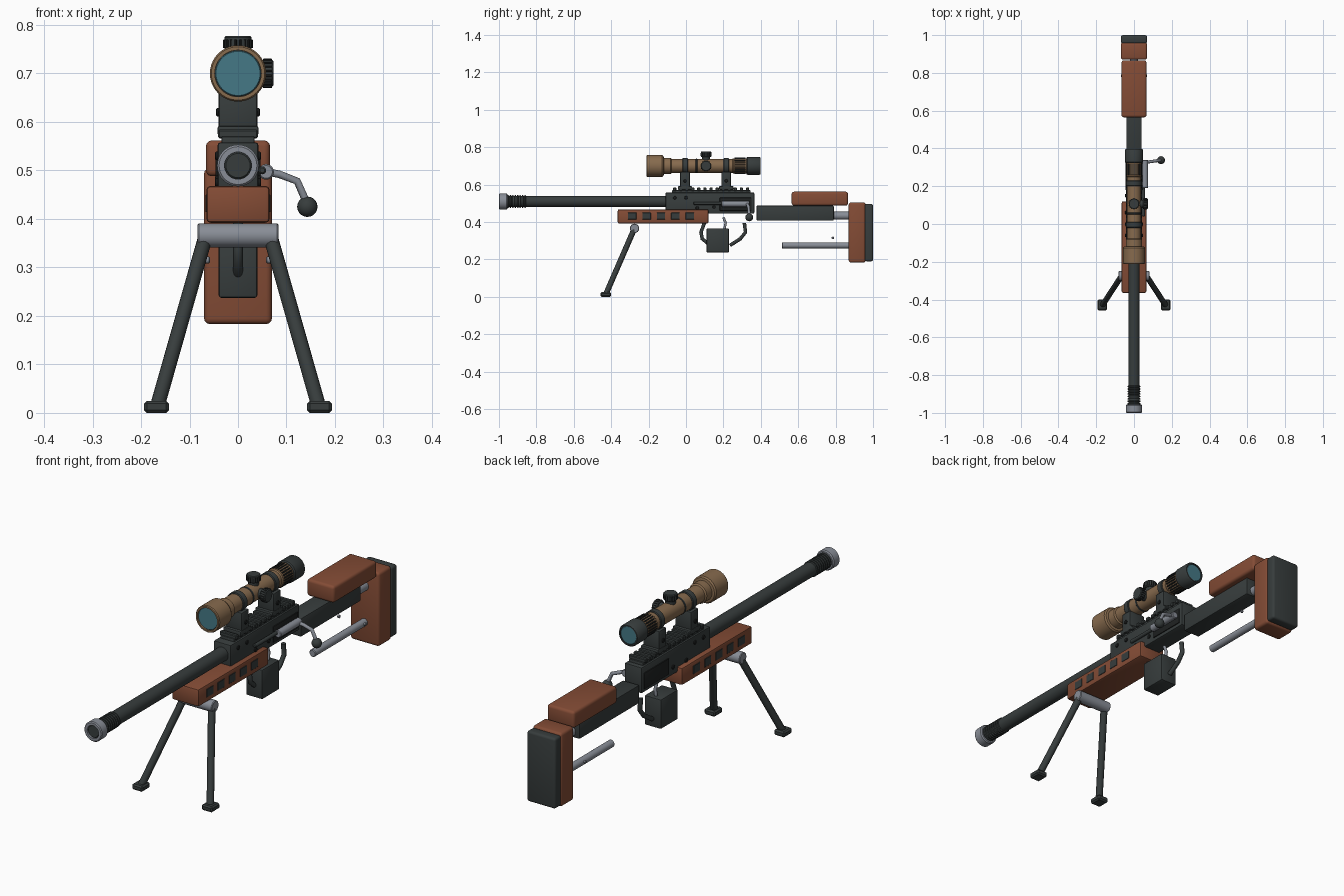
import bpy, bmesh, math
from mathutils import Vector

cube = bpy.data.objects.get("Cube")
if cube:
    bpy.data.objects.remove(cube, do_unlink=True)


def material(name, r, g, b):
    m = bpy.data.materials.new(name)
    m.use_nodes = True
    m.diffuse_color = (r, g, b, 1)
    m.node_tree.nodes["Principled BSDF"].inputs["Base Color"].default_value = (r, g, b, 1)
    return m


DARK = material("dark gunmetal", .038, .046, .046)
BLACK = material("black recess", .014, .016, .016)
WOOD = material("red brown wood", .23, .072, .036)
STEEL = material("light steel", .25, .27, .31)
TAN = material("tan bronze", .24, .145, .075)
GLASS = material("teal glass", .06, .19, .24)


def finish(name, bm, mat, smooth=True):
    bmesh.ops.recalc_face_normals(bm, faces=bm.faces)
    me = bpy.data.meshes.new(name)
    bm.to_mesh(me)
    bm.free()
    me.materials.append(mat)
    ob = bpy.data.objects.new(name, me)
    bpy.context.collection.objects.link(ob)
    if smooth:
        bpy.ops.object.select_all(action='DESELECT')
        ob.select_set(True)
        bpy.context.view_layer.objects.active = ob
        bpy.ops.object.shade_smooth_by_angle(angle=math.radians(35))
    return ob


def box(name, x, y, z, mat, bevel=0.0, segments=2):
    """Box from (min, max) ranges on each axis."""
    bm = bmesh.new()
    bmesh.ops.create_cube(bm, size=1)
    for v in bm.verts:
        v.co = [(r[0] + r[1]) / 2 + c * (r[1] - r[0]) for r, c in zip((x, y, z), v.co)]
    if bevel:
        bmesh.ops.bevel(bm, geom=bm.edges[:], offset=bevel, segments=segments,
                        profile=.5, affect='EDGES')
    return finish(name, bm, mat)


def lathe(name, profile, origin, axis, mat, sides=32):
    """Turn (distance, radius) points around an axis through origin."""
    bm = bmesh.new()
    turn = Vector((0, 0, 1)).rotation_difference(Vector(axis))
    rings = []
    for d, r in profile:
        if r == 0:
            rings.append([bm.verts.new(Vector(origin) + turn @ Vector((0, 0, d)))])
            continue
        ring = []
        for i in range(sides):
            a = math.tau * i / sides
            ring.append(bm.verts.new(Vector(origin) + turn @ Vector((r * math.cos(a), r * math.sin(a), d))))
        rings.append(ring)
    for p, q in zip(rings, rings[1:]):
        for i in range(sides):
            j = (i + 1) % sides
            corners = [p[i % len(p)], p[j % len(p)], q[j % len(q)], q[i % len(q)]]
            bm.faces.new(list(dict.fromkeys(corners)))
    return finish(name, bm, mat)


def cylinder(name, a, b, r, mat, sides=24, edge=.003):
    """Capped cylinder between two points with a softened rim."""
    axis = Vector(b) - Vector(a)
    n = axis.length
    return lathe(name, [(0, 0), (0, r - edge), (edge, r), (n - edge, r), (n, r - edge), (n, 0)],
                 a, axis, mat, sides)


def rod(name, points, r, mat):
    """Bent round bar through the given points."""
    cu = bpy.data.curves.new(name, 'CURVE')
    cu.dimensions = '3D'
    cu.bevel_depth = r
    cu.bevel_resolution = 3
    cu.use_fill_caps = True
    sp = cu.splines.new('POLY')
    sp.points.add(len(points) - 1)
    for p, co in zip(sp.points, points):
        p.co = (*co, 1)
    cu.materials.append(mat)
    ob = bpy.data.objects.new(name, cu)
    bpy.context.collection.objects.link(ob)


Y = (0, 1, 0)
BORE = .51
SIGHT = .70

# Barrel, thread and hollow muzzle cap
cylinder("barrel", (0, -.96, BORE), (0, -.08, BORE), .03, DARK, 32)
thread = [(0, 0)]
for i in range(8):
    thread += [(i * .013, .028), (i * .013 + .003, .034), (i * .013 + .008, .034), (i * .013 + .011, .028)]
lathe("barrel_thread", thread + [(.104, 0)], (0, -.957, BORE), Y, DARK)
lathe("muzzle_cap", [(.03, 0), (.03, .028), (0, .028), (0, .039), (.004, .043), (.04, .043), (.045, .039), (.045, 0)],
      (0, -1, BORE), Y, STEEL)
cylinder("muzzle_bore", (0, -.995, BORE), (0, -.96, BORE), .028, DARK)

# Receiver with toothed rail
box("receiver", (-.042, .042), (-.11, .365), (.445, .558), DARK, .006)
box("rail_base", (-.034, .034), (-.075, .345), (.552, .57), DARK, .002)
for i in range(13):
    y = -.07 + i * .0325
    box("rail_tooth", (-.041, .041), (y, y + .018), (.566, .584), DARK, .003, 1)
for s in (-1, 1):
    for y, z in ((-.06, .53), (.0, .53), (.15, .48), (.06, .475)):
        cylinder("receiver_pin", (s * .03, y, z), (s * .047, y, z), .009, BLACK, 12, .002)
    box("ejection_plate", sorted((s * .035, s * .046)), (.18, .35), (.46, .53), BLACK, .002)

# Bolt and handle on the left side
cylinder("bolt_body", (.058, .19, .497), (.058, .34, .497), .016, STEEL)
cylinder("bolt_guide", (.05, .04, .5), (.05, .2, .5), .008, DARK, 16)
rod("bolt_handle", [(.06, .325, .497), (.085, .33, .492), (.122, .335, .478), (.143, .338, .43)], .008, STEEL)
knob = [(-.021 * math.cos(math.pi * i / 10), .021 * math.sin(math.pi * i / 10)) for i in range(1, 10)]
lathe("bolt_knob", [(-.021, 0)] + knob + [(.021, 0)], (.143, .338, .425), (0, 0, 1), DARK, 20)

# Wooden fore-end with vent plates
box("fore_end", (-.065, .065), (-.365, .12), (.392, .468), WOOD, .008)
for s in (-1, 1):
    for i in range(5):
        y = -.31 + i * .077
        box("vent", sorted((s * .06, s * .067)), (y, y + .045), (.414, .45), DARK, .001, 1)

# Bipod
cylinder("bipod_hinge", (-.083, -.275, .366), (.083, -.275, .366), .025, STEEL)
for s in (-1, 1):
    cylinder("bipod_leg", (s * .068, -.278, .36), (s * .166, -.428, .015), .015, DARK, 16)
    box("bipod_foot", sorted((s * .142, s * .194)), (-.457, -.4), (0, .025), DARK, .006, 1)

# Magazine, guard rods and trigger
box("magazine", (-.04, .04), (.11, .23), (.237, .366), DARK, .006)
rod("front_guard", [(0, .1, .4), (0, .08, .345), (0, .087, .31), (0, .115, .288)], .01, DARK)
rod("rear_guard", [(0, .312, .395), (0, .318, .345), (0, .29, .31), (0, .235, .275)], .01, DARK)
rod("trigger", [(0, .2, .425), (0, .212, .395), (0, .205, .36)], .007, STEEL)

# Stock
box("stock_beam", (-.04, .04), (.377, .79), (.408, .488), DARK, .005)
cylinder("stock_link", (0, .78, .434), (0, .88, .434), .021, STEEL)
box("cheek_rest", (-.066, .066), (.565, .866), (.488, .562), WOOD, .012, 3)
box("butt_block", (-.07, .07), (.87, .96), (.183, .505), WOOD, .012, 3)
box("butt_pad", (-.069, .069), (.955, 1), (.19, .497), DARK, .01, 3)
cylinder("lower_rod", (0, .512, .275), (0, .88, .275), .016, STEEL)
for s in (-1, 1):
    cylinder("stock_stud", (s * .058, .785, .315), (s * .068, .785, .315), .007, STEEL, 12, .002)

# Telescopic sight: tan tube with a flared front bell
lathe("scope_tube", [(.012, 0), (.012, .048), (0, .048), (0, .055), (.004, .058), (.085, .058), (.092, .053),
                     (.094, .043), (.13, .043), (.135, .037), (.46, .037), (.465, .041), (.54, .041), (.54, 0)],
      (0, -.212, SIGHT), Y, TAN, 40)
cylinder("front_lens", (0, -.207, SIGHT), (0, -.19, SIGHT), .0475, GLASS, 40, .002)
for i in range(24):
    a = math.tau * i / 24
    p = (.041 * math.cos(a), SIGHT + .041 * math.sin(a))
    cylinder("zoom_rib", (p[0], .26, p[1]), (p[0], .318, p[1]), .0035, BLACK, 6, .001)
lathe("eyepiece", [(0, 0), (0, .044), (.005, .048), (.068, .048), (.074, .044), (.074, .039), (.068, .039), (.068, 0)],
      (0, .324, SIGHT), Y, DARK, 40)
cylinder("rear_lens", (0, .38, SIGHT), (0, .395, SIGHT), .039, GLASS, 40, .002)

# Scope mounts
for y in (-.005, .215):
    box("mount_post", (-.04, .04), (y - .026, y + .026), (.575, .668), DARK, .006)
    box("mount_foot", (-.042, .042), (y - .038, y + .038), (.572, .592), DARK, .004)
    cylinder("mount_ring", (0, y - .015, SIGHT), (0, y + .015, SIGHT), .042, DARK, 32)
    for s in (-1, 1):
        cylinder("mount_screw", (s * .035, y, .62), (s * .045, y, .62), .009, BLACK, 12, .002)
cylinder("tube_band", (0, .05, SIGHT), (0, .062, SIGHT), .039, DARK, 32)

# Adjustment turrets with ribbed caps
for name, axis in (("top_turret", Vector((0, 0, 1))), ("side_turret", Vector((1, 0, 0)))):
    c = Vector((0, .107, SIGHT))
    cylinder(name + "_neck", c + axis * .02, c + axis * .05, .021, DARK)
    cylinder(name, c + axis * .047, c + axis * (.077 if axis.z else .073), .028, DARK)
    side = Vector((axis.z, 0, -axis.x))
    for i in range(18):
        a = math.tau * i / 18
        p = c + side * (.028 * math.cos(a)) + Vector((0, .028 * math.sin(a), 0))
        cylinder(name + "_rib", p + axis * .052, p + axis * .07, .0025, BLACK, 6, .001)
